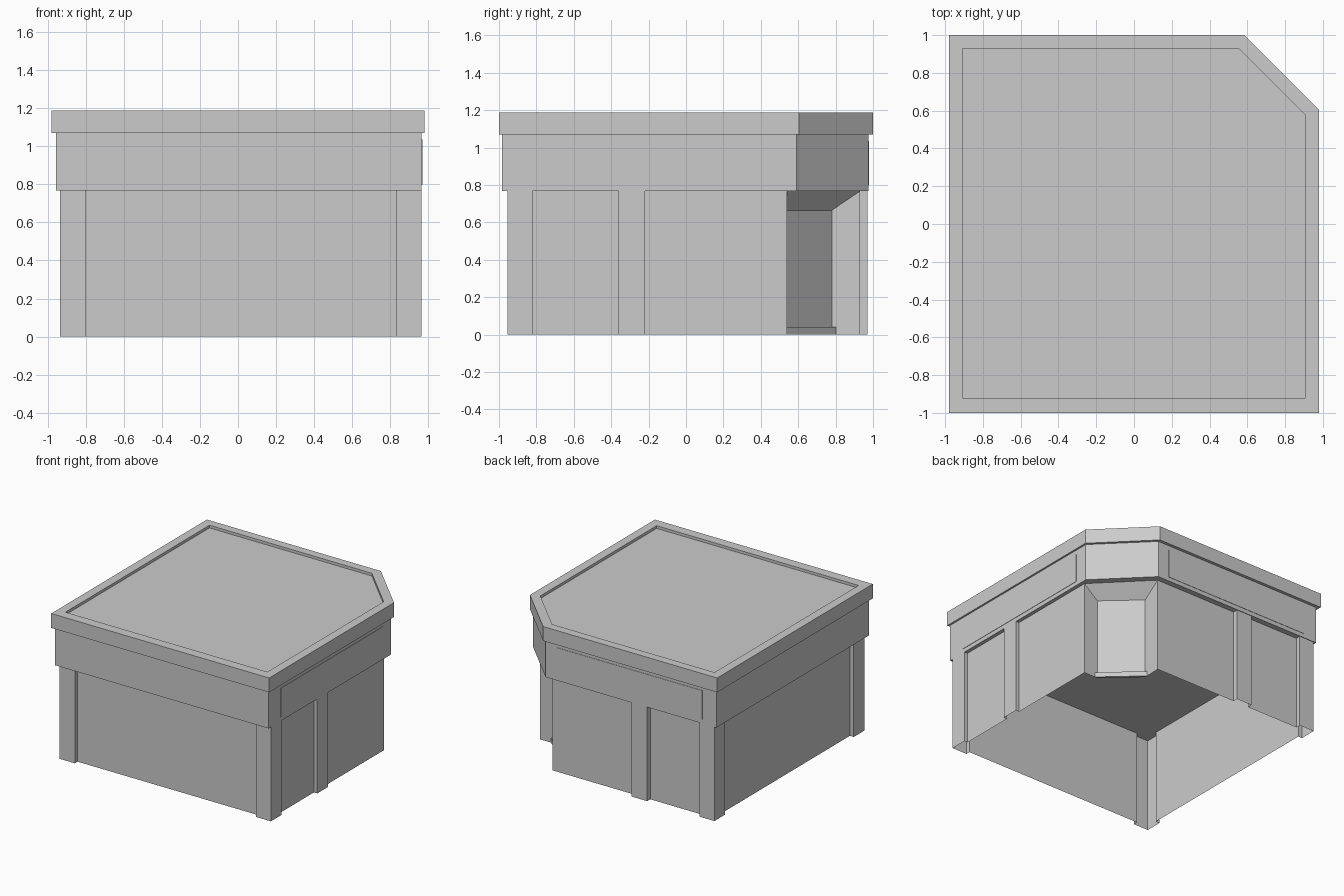
import bpy
import bmesh

if "Cube" in bpy.data.objects:
    bpy.data.objects.remove(bpy.data.objects["Cube"])


def outline(x0, x1, y0, y1, c):
    """Rectangle with the back right corner cut off."""
    return [(x0, y0), (x1, y0), (x1, y1 - c), (x1 - c, y1), (x0, y1)]


def loft(name, rings, cap_start=False, cap_end=False):
    """Join equal rings of 3D points, listed from bottom to top."""
    bm = bmesh.new()
    loops = [[bm.verts.new(p) for p in ring] for ring in rings]
    for a, b in zip(loops, loops[1:]):
        n = len(a)
        for i in range(n):
            j = (i + 1) % n
            bm.faces.new((a[i], a[j], b[j], b[i]))
    if cap_start:
        bm.faces.new(loops[0][::-1])
    if cap_end:
        bm.faces.new(loops[-1])
    mesh = bpy.data.meshes.new(name)
    bm.to_mesh(mesh)
    bm.free()
    obj = bpy.data.objects.new(name, mesh)
    bpy.context.collection.objects.link(obj)
    return obj


def at(points, z):
    return [(x, y, z) for x, y in points]


def prism(name, points, z0, z1):
    return loft(name, [at(points, z0), at(points, z1)], True, True)


def box(name, x0, x1, y0, y1, z0, z1):
    return prism(name, [(x0, y0), (x1, y0), (x1, y1), (x0, y1)], z0, z1)


WALL_TOP, DOOR_TOP = 0.767, 0.665
door = [(0.81, 0.54), (0.545, 0.78)]
jambs = [(0.935, 0.54), (0.55, 0.93)]

# Hollow wall shell: pillars stand proud of the panels, doorway cut in the corner
plan = [
    (-0.90, -0.82), (-0.935, -0.82), (-0.935, -0.955), (-0.80, -0.955), (-0.80, -0.92),
    (0.83, -0.92), (0.83, -0.955), (0.965, -0.955), (0.965, -0.82), (0.935, -0.82),
    (0.935, -0.36), (0.965, -0.36), (0.965, -0.22), (0.935, -0.22),
    jambs[0], *door, jambs[1],
    (-0.19, 0.93), (-0.19, 0.97), (-0.33, 0.97), (-0.33, 0.93),
    (-0.80, 0.93), (-0.80, 0.97), (-0.935, 0.97), (-0.935, 0.835), (-0.90, 0.835),
]
wall_top = [(x, y, DOOR_TOP if (x, y) in door else WALL_TOP) for x, y in plan]
loft("walls", [at(plan, 0), wall_top])

# Sloping soffit above the doorway
soffit = bpy.data.meshes.new("door_soffit")
soffit.from_pydata(at(jambs, WALL_TOP) + at(door[::-1], DOOR_TOP), [], [(0, 1, 2, 3)])
soffit.flip_normals()
bpy.context.collection.objects.link(bpy.data.objects.new("door_soffit", soffit))

# Low step at the foot of the door
prism("door_step", [door[0], (0.835, 0.54), (0.547, 0.803), door[1]], 0, 0.04)

# Wide frieze band, its underside forms the ceiling
frieze = outline(-0.955, 0.965, -0.985, 0.975, 0.385)
loft("frieze", [at(frieze, WALL_TOP), at(frieze, 1.07)], cap_start=True)

# Thin sign panels on the two entrance sides
box("right_sign_panel", 0.96, 0.968, -0.83, 0.48, 0.80, 1.035)
box("back_sign_panel", -0.83, 0.48, 0.97, 0.978, 0.80, 1.035)

# Cornice with raised rim and sunken flat roof
outer = outline(-0.98, 0.98, -1, 1, 0.395)
inner = outline(-0.908, 0.908, -0.92, 0.93, 0.355)
loft("cornice_and_roof",
     [at(frieze, 1.07), at(outer, 1.07), at(outer, 1.187), at(inner, 1.187), at(inner, 1.165)],
     cap_end=True)
